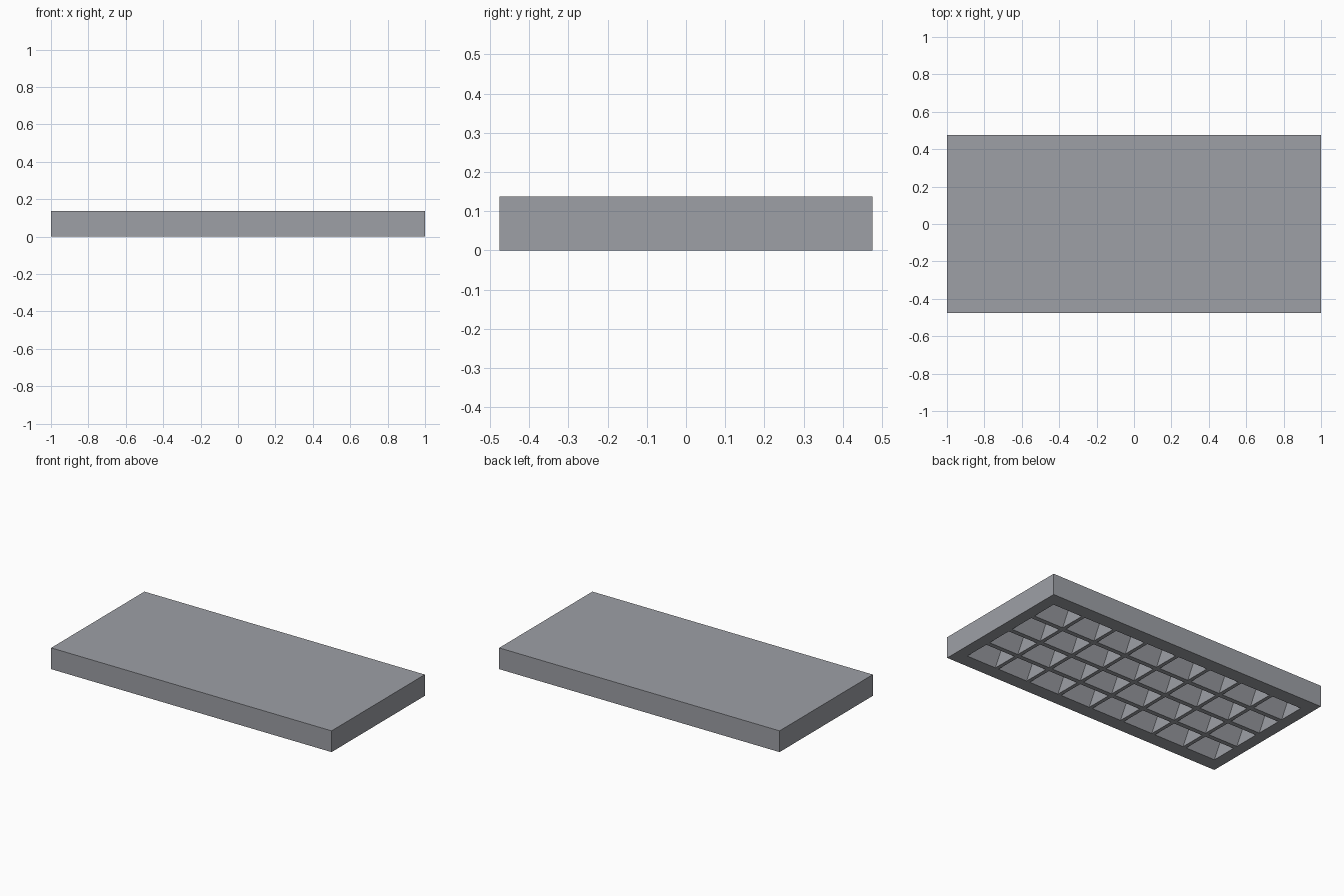
import bpy, bmesh

if "Cube" in bpy.data.objects:
    bpy.data.objects.remove(bpy.data.objects["Cube"])

LX, LY, H = 2.0, 0.95, 0.137          # overall size
COLS, ROWS = 8, 4                     # louvre cells
MX, MY = 0.075, 0.09                  # rim widths
RIB_X, RIB_Y = 0.024, 0.03            # cross fin / long rib thickness
DEPTH, TAPER = 0.11, 0.06             # cell depth, slope of the long walls


def breaks(length, margin, rib, count):
    """Grid lines: rim, then alternating cell and rib, then rim."""
    cell = (length - 2 * margin - rib * (count - 1)) / count
    out, p = [-length / 2], -length / 2 + margin
    for _ in range(count):
        out += [p, p + cell]
        p += cell + rib
    return out + [length / 2]


grey = bpy.data.materials.new("panel grey")
grey.diffuse_color = (0.34, 0.35, 0.38, 1)
grey.use_nodes = True
grey.node_tree.nodes["Principled BSDF"].inputs["Base Color"].default_value = grey.diffuse_color

# Underside grid
bm = bmesh.new()
xs, ys = breaks(LX, MX, RIB_X, COLS), breaks(LY, MY, RIB_Y, ROWS)
grid = [[bm.verts.new((x, y, 0)) for y in ys] for x in xs]
cells = []
for i in range(len(xs) - 1):
    for j in range(len(ys) - 1):
        f = bm.faces.new((grid[i][j], grid[i][j + 1],
                          grid[i + 1][j + 1], grid[i + 1][j]))
        if i % 2 and j % 2:
            cells.append(f)

# Outer walls and flat top
rim = [e for e in bm.edges if e.is_boundary]
ext = bmesh.ops.extrude_edge_only(bm, edges=rim)["geom"]
top_verts = [v for v in ext if isinstance(v, bmesh.types.BMVert)]
top_edges = [e for e in ext if isinstance(e, bmesh.types.BMEdge)
             and all(v in top_verts for v in e.verts)]
bmesh.ops.translate(bm, verts=top_verts, vec=(0, 0, H))
bmesh.ops.contextual_create(bm, geom=top_edges)

# Recessed cells with sloping long walls and upright cross fins
for f in bmesh.ops.extrude_discrete_faces(bm, faces=cells)["faces"]:
    cy = f.calc_center_median().y
    for v in f.verts:
        v.co.z = DEPTH
        v.co.y += TAPER if v.co.y < cy else -TAPER

bmesh.ops.recalc_face_normals(bm, faces=bm.faces[:])
mesh = bpy.data.meshes.new("louvred_panel")
bm.to_mesh(mesh)
bm.free()
mesh.materials.append(grey)
panel = bpy.data.objects.new("louvred_panel", mesh)
bpy.context.collection.objects.link(panel)
